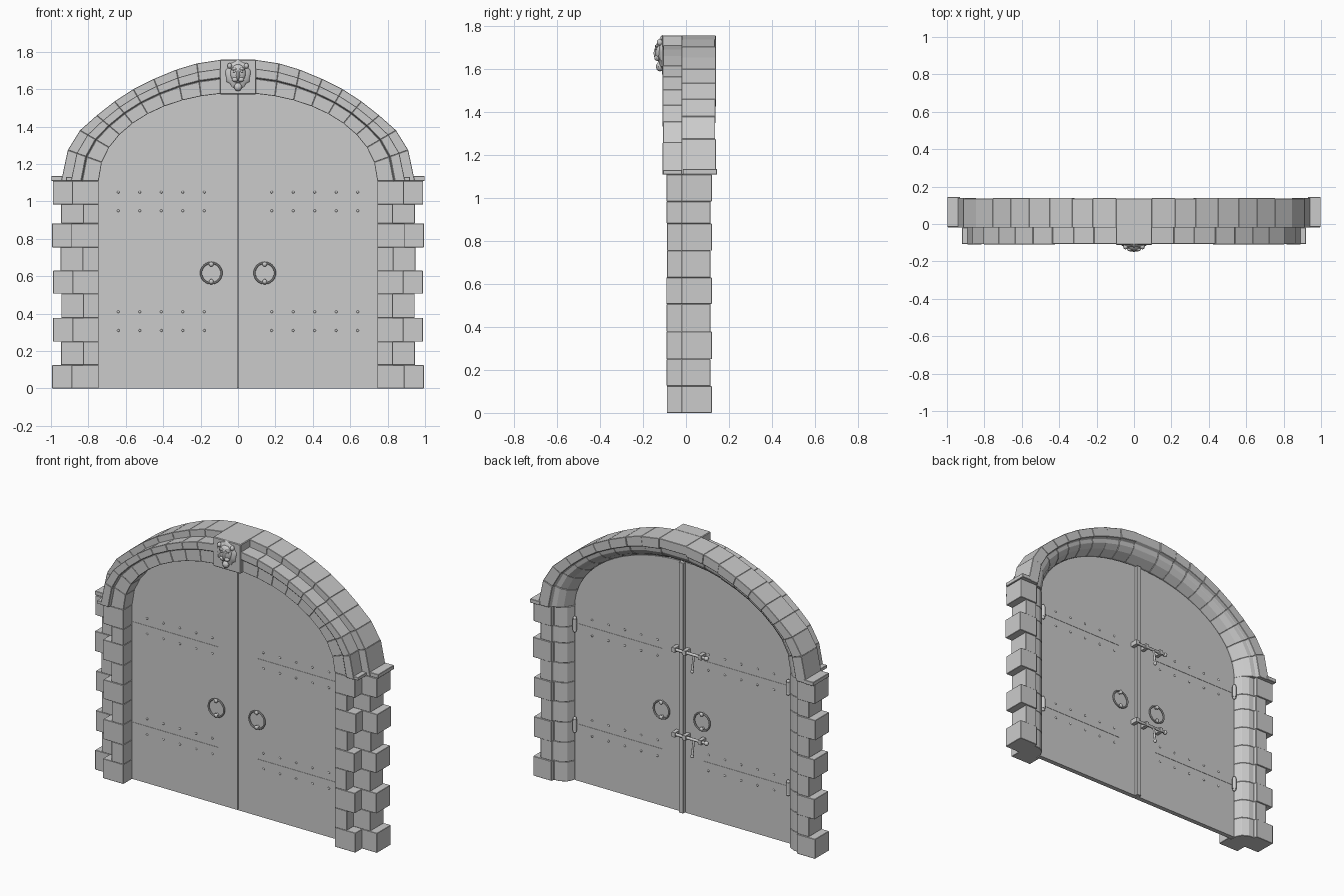
import bpy, bmesh, math, random
from mathutils import Vector, Matrix

if "Cube" in bpy.data.objects:
    bpy.data.objects.remove(bpy.data.objects["Cube"])

random.seed(4)
N = 9          # voussoirs per side
SPRING = 1.11  # springing height


def finish(bm, name, mirror=False, bevel=0.0, smooth=False):
    bmesh.ops.recalc_face_normals(bm, faces=bm.faces)
    me = bpy.data.meshes.new(name)
    bm.to_mesh(me)
    bm.free()
    ob = bpy.data.objects.new(name, me)
    bpy.context.collection.objects.link(ob)
    if bevel:
        m = ob.modifiers.new("bevel", 'BEVEL')
        m.width, m.segments, m.limit_method = bevel, 1, 'ANGLE'
    if mirror:
        m = ob.modifiers.new("mirror", 'MIRROR')
        m.use_mirror_merge = False
    if smooth:
        bpy.ops.object.select_all(action='DESELECT')
        bpy.context.view_layer.objects.active = ob
        ob.select_set(True)
        bpy.ops.object.shade_smooth_by_angle(angle=math.radians(40))
    return ob


def loft(bm, a, b):
    """Closed prism between two matching loops of points."""
    va, vb = [bm.verts.new(p) for p in a], [bm.verts.new(p) for p in b]
    n = len(va)
    for i in range(n):
        j = (i + 1) % n
        bm.faces.new((va[i], va[j], vb[j], vb[i]))
    bm.faces.new(va)
    bm.faces.new(vb)


def box(bm, x0, x1, y0, y1, z0, z1):
    sec = [(x0, y0), (x1, y0), (x1, y1), (x0, y1)]
    loft(bm, [(x, y, z0) for x, y in sec], [(x, y, z1) for x, y in sec])


def rod(bm, p, q, r, seg=10):
    p, q = Vector(p), Vector(q)
    rot = (q - p).to_track_quat('Z', 'Y').to_matrix().to_4x4()
    bmesh.ops.create_cone(bm, cap_ends=True, segments=seg, radius1=r, radius2=r,
                          depth=(q - p).length, matrix=Matrix.Translation((p + q) / 2) @ rot)


def ball(bm, c, s, u=10, v=6):
    m = Matrix.Translation(c) @ Matrix.Diagonal((*s, 1))
    return bmesh.ops.create_uvsphere(bm, u_segments=u, v_segments=v, radius=1, matrix=m)['verts']


def ring(bm, c, R, r, n=24, m=8):
    g = [[bm.verts.new((c[0] + (R + r * math.cos(b)) * math.cos(a), c[1] + r * math.sin(b),
                        c[2] + (R + r * math.cos(b)) * math.sin(a)))
          for b in (2 * math.pi * k / m for k in range(m))]
         for a in (2 * math.pi * k / n for k in range(n))]
    for i in range(n):
        for j in range(m):
            i2, j2 = (i + 1) % n, (j + 1) % m
            bm.faces.new((g[i][j], g[i2][j], g[i2][j2], g[i][j2]))


# Inner and outer arch curves, one point per joint
OUTER = [(.945, 1.11), (.91, 1.275), (.845, 1.38), (.755, 1.46), (.66, 1.535),
         (.56, 1.60), (.45, 1.655), (.33, 1.705), (.22, 1.738), (.095, 1.757)]


def inner(i, a=.745, b=.47):
    t = math.radians(82.7) * (i / N) ** .87
    return a * math.cos(t), SPRING + b * math.sin(t)


def arch_ring(name, section, jitter):
    """Voussoirs with a section of (fraction across the ring, y)."""
    bm = bmesh.new()
    for i in range(N):
        dy = random.uniform(-jitter, jitter)
        loops = []
        for k in (i, i + 1):
            (xi, zi), (xo, zo) = inner(k), OUTER[k]
            loops.append([(xi + (xo - xi) * f, y + (dy if abs(y) > .05 else 0), zi + (zo - zi) * f)
                          for f, y in section])
        loft(bm, *loops)
    return finish(bm, name, True, .002)


arch_ring("arch_inner_stones", [(0, -.09), (.44, -.09), (.44, -.02), (.3, .0), (0, .0)], .002)
arch_ring("arch_hood_stones", [(.44, -.092), (.47, -.108), (.74, -.108), (.74, -.01), (.44, -.01)], .002)
arch_ring("arch_back_stones", [(.12, -.02), (1, -.02), (1, .138), (.64, .138), (.6, .115),
                               (.45, .11), (.28, .085), (.12, .035)], .003)

# Back arch crown behind the keystone
bm = bmesh.new()
sec = [(1.59, -.02), (1.757, -.02), (1.757, .135), (1.70, .135), (1.69, .115),
       (1.66, .11), (1.63, .085), (1.60, .035)]
loft(bm, [(-.095, y, z) for z, y in sec], [(.095, y, z) for z, y in sec])
finish(bm, "arch_crown", bevel=.002)

# Keystone
bm = bmesh.new()
box(bm, -.097, .097, -.112, -.015, 1.572, 1.758)
finish(bm, "keystone", bevel=.004)

# Small feet of the hood and back arch
bm = bmesh.new()
box(bm, .93, .998, -.015, .145, 1.11, 1.135)
box(bm, .85, .92, -.106, -.02, 1.11, 1.13)
finish(bm, "arch_feet", True, .002)

# Jambs: alternating wide and narrow quoins in two layers
levels = [0, .125, .25, .378, .507, .63, .755, .882, .985, SPRING]
front, back = bmesh.new(), bmesh.new()
for i in range(9):
    wide = i % 2 == 0
    e = random.uniform(-.004, .004)
    z0, z1 = levels[i], levels[i + 1]
    box(front, .745, (.888 if wide else .828) + e, -.09 + e / 2, 0, z0, z1)
    w = (.992 if wide else .945) + e
    yb = .12 if wide else .114
    sec = [(.765, -.02), (w, -.02), (w, yb), (.865, yb), (.86, .10), (.825, .097),
           (.785, .075), (.765, .035)]
    loft(back, [(x, y, z0) for x, y in sec], [(x, y, z1) for x, y in sec])
finish(front, "jamb_front_quoins", True, .002)
finish(back, "jamb_back_quoins", True, .002)

# Door leaves
bm = bmesh.new()
prof = [(.002, 0), (.762, 0)]
for k in range(19):
    t = math.radians(90 * k / 18)
    prof.append((max(.002, .762 * math.cos(t)), SPRING + .485 * math.sin(t)))
loft(bm, [(x, .0, z) for x, z in prof], [(x, .03, z) for x, z in prof])
finish(bm, "door_leaf", True)

# Meeting strip on the back of the doors
bm = bmesh.new()
box(bm, -.016, .016, .028, .05, 0, 1.595)
finish(bm, "meeting_strip", bevel=.002)

# Strap lines, studs and hinge barrels
bm = bmesh.new()
for z in (.36, 1.0):
    box(bm, .14, .75, -.002, .032, z - .003, z + .003)
    for k in range(5):
        for dz in (-.05, .05):
            for y in (0, .03):
                ball(bm, (.18 + .115 * k, y, z + dz), (.007, .004, .007), 8, 5)
    rod(bm, (.752, .045, z - .035), (.752, .045, z + .035), .013)
    for s in (-.04, .04):
        ball(bm, (.752, .045, z + s), (.011, .011, .011))
finish(bm, "hinge_straps", True, smooth=True)

# Ring handles on both faces
bm = bmesh.new()
for y, s in ((0, -1), (.03, 1)):
    ring(bm, (.143, y + s * .014, .617), .055, .0055)
    for z in (.665, .572):
        rod(bm, (.143, y, z), (.143, y + s * .016, z), .008)
        ball(bm, (.143, y + s * .018, z), (.013, .009, .013))
finish(bm, "ring_handles", True, smooth=True)

# Sliding bolts on the back
bm = bmesh.new()
for z in (.5, 1.04):
    rod(bm, (.045, .065, z), (-.19, .065, z), .009)
    for x in (.035, -.04, -.15):
        box(bm, x - .012, x + .012, .028, .078, z - .015, z + .015)
    ball(bm, (-.19, .065, z), (.014, .014, .014))
    rod(bm, (-.10, .065, z), (-.10, .08, z - .10), .007)
    ball(bm, (-.10, .08, z - .10), (.011, .011, .011))
finish(bm, "sliding_bolts", smooth=True)

# Carved animal mask on the keystone
bm = bmesh.new()
C = Vector((0, -.108, 1.68))
for v in ball(bm, C, (.068, .022, .074), 54, 12):
    d = v.co - C
    a = math.atan2(d.z, d.x)
    f = 1 + .07 * math.cos(9 * (a - math.pi / 2))
    v.co = C + Vector((d.x * f, d.y * f, d.z * f))
ball(bm, (0, -.122, 1.683), (.042, .022, .05), 16, 10)       # face
ball(bm, (0, -.134, 1.675), (.012, .017, .032))              # nose
ball(bm, (0, -.122, 1.612), (.022, .018, .022))              # chin
for s in (-1, 1):
    ball(bm, (s * .016, -.134, 1.652), (.018, .014, .013))   # cheeks
    ball(bm, (s * .02, -.139, 1.695), (.009, .006, .006))    # eyes
    ball(bm, (s * .022, -.136, 1.708), (.017, .009, .007))   # brows
    ball(bm, (s * .045, -.122, 1.725), (.013, .014, .015))   # ears
finish(bm, "keystone_mask", smooth=True)
